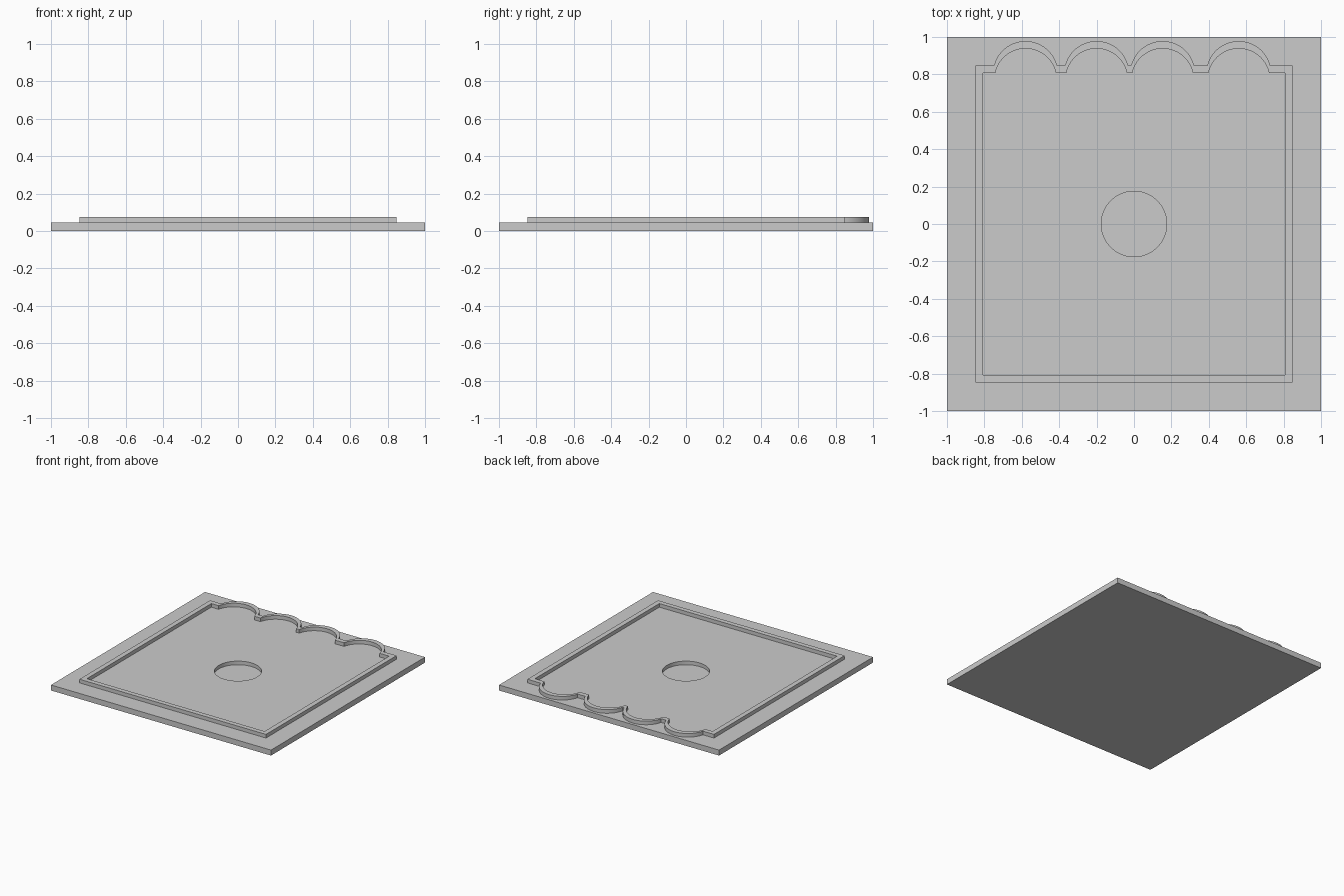
import bpy, bmesh, math

cube = bpy.data.objects.get("Cube")
if cube:
    bpy.data.objects.remove(cube, do_unlink=True)

grey = bpy.data.materials.new("plain grey")
grey.use_nodes = True
colour = (0.6, 0.6, 0.6, 1)
grey.diffuse_color = colour
grey.node_tree.nodes["Principled BSDF"].inputs["Base Color"].default_value = colour

PLATE_TOP, RIM_TOP, POCKET_FLOOR = 0.045, 0.075, 0.015
SEGMENTS = 64


def loft(name, loops, closed=False):
    """Bridge (outline, height) loops of equal length; cap the ends or close the ring."""
    bm = bmesh.new()
    rings = [[bm.verts.new((x, y, z)) for x, y in pts] for pts, z in loops]
    pairs = list(zip(rings, rings[1:]))
    if closed:
        pairs.append((rings[-1], rings[0]))
    else:
        bm.faces.new(rings[0])
        bm.faces.new(rings[-1])
    for a, b in pairs:
        for i in range(len(a)):
            j = (i + 1) % len(a)
            bm.faces.new((a[i], a[j], b[j], b[i]))
    bmesh.ops.recalc_face_normals(bm, faces=bm.faces[:])
    mesh = bpy.data.meshes.new(name)
    bm.to_mesh(mesh)
    bm.free()
    mesh.materials.append(grey)
    ob = bpy.data.objects.new(name, mesh)
    bpy.context.collection.objects.link(ob)
    bpy.ops.object.select_all(action='DESELECT')
    ob.select_set(True)
    bpy.context.view_layer.objects.active = ob
    bpy.ops.object.shade_smooth_by_angle(angle=math.radians(30))
    return ob


# Square base plate with a round pocket in the middle
angles = [2 * math.pi * i / SEGMENTS for i in range(SEGMENTS)]
rays = [(math.cos(a), math.sin(a)) for a in angles]
square = [(c / max(abs(c), abs(s)), s / max(abs(c), abs(s))) for c, s in rays]
circle = [(0.175 * c, 0.175 * s) for c, s in rays]
loft("base_plate", [(square, 0), (square, PLATE_TOP),
                    (circle, PLATE_TOP), (circle, POCKET_FLOOR)])


# Raised rim: a square frame whose back edge carries four arches
def rim_outline(half, arch_half, rise=0.13, steps=28):
    pts = [(half, half), (half, -half), (-half, -half), (-half, half)]
    radius = (arch_half ** 2 + rise ** 2) / (2 * rise)
    sweep = math.acos((radius - rise) / radius)
    for cx in (-0.58, -0.2, 0.153, 0.56):
        for i in range(steps + 1):
            a = sweep * (2 * i / steps - 1)
            pts.append((cx + radius * math.sin(a),
                        half + rise - radius + radius * math.cos(a)))
    return pts


outer = rim_outline(0.848, 0.168)
inner = rim_outline(0.808, 0.162)
loft("scalloped_rim", [(outer, PLATE_TOP), (outer, RIM_TOP),
                       (inner, RIM_TOP), (inner, PLATE_TOP)], closed=True)
